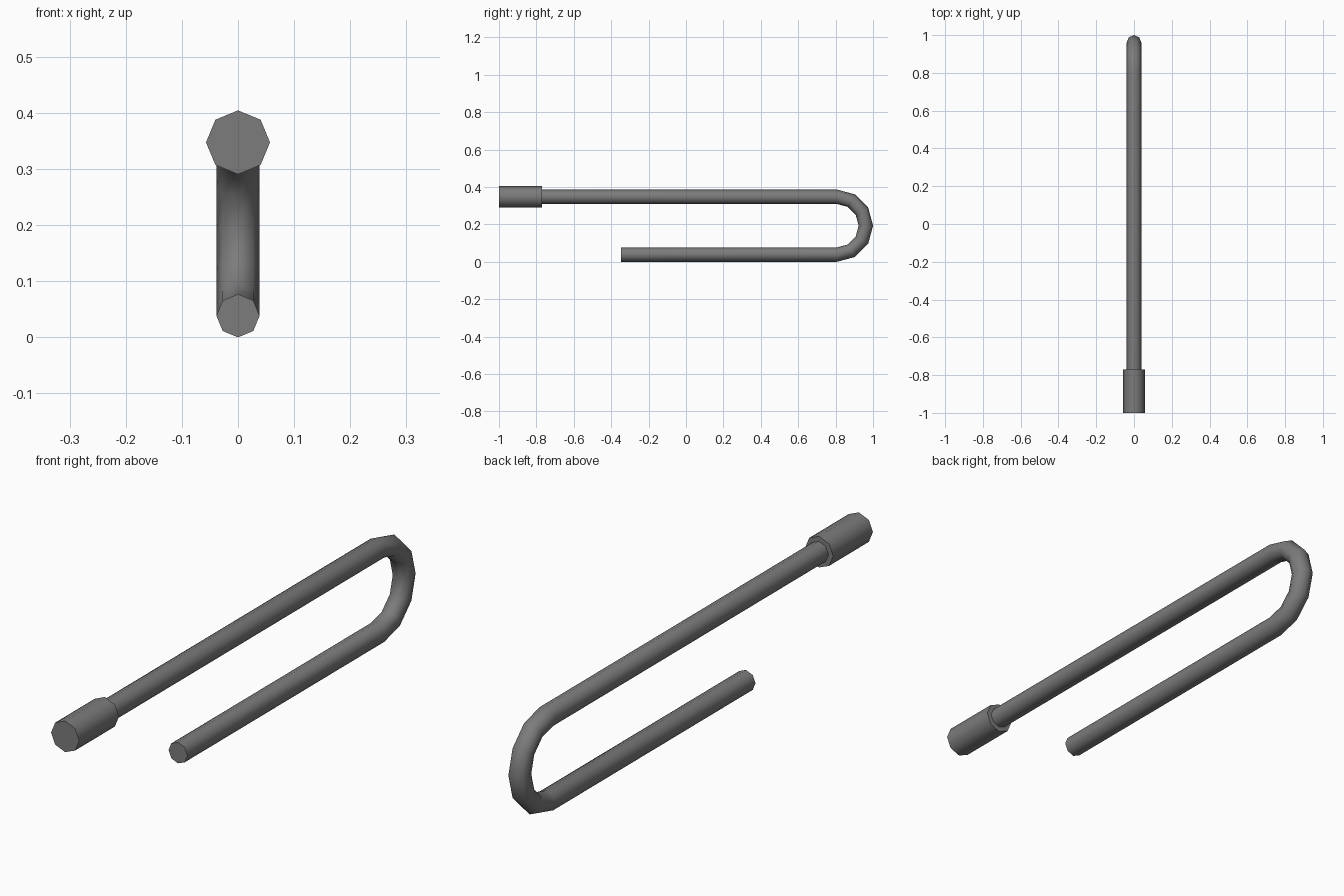
import bpy, bmesh, math
from mathutils import Vector

if "Cube" in bpy.data.objects:
    bpy.data.objects.remove(bpy.data.objects["Cube"])

SIDES = 8
metal = bpy.data.materials.new("dark_grey_metal")
metal.diffuse_color = (0.2, 0.2, 0.2, 1)
metal.use_nodes = True
metal.node_tree.nodes["Principled BSDF"].inputs["Base Color"].default_value = metal.diffuse_color


def sweep(name, path, radius):
    """Sweep an octagon (corner up) along (y, z, normal angle) stations."""
    bm = bmesh.new()
    rings = []
    for y, z, ang in path:
        normal = Vector((0, math.sin(ang), math.cos(ang)))
        ring = []
        for i in range(SIDES):
            a = 2 * math.pi * i / SIDES
            p = Vector((0, y, z)) + radius * (math.cos(a) * normal + math.sin(a) * Vector((1, 0, 0)))
            ring.append(bm.verts.new(p))
        rings.append(ring)
    for r0, r1 in zip(rings, rings[1:]):
        for i in range(SIDES):
            j = (i + 1) % SIDES
            bm.faces.new((r0[i], r0[j], r1[j], r1[i]))
    bm.faces.new(rings[0])
    bm.faces.new(rings[-1])
    bmesh.ops.recalc_face_normals(bm, faces=bm.faces)
    mesh = bpy.data.meshes.new(name)
    bm.to_mesh(mesh)
    bm.free()
    mesh.materials.append(metal)
    obj = bpy.data.objects.new(name, mesh)
    bpy.context.collection.objects.link(obj)
    bpy.ops.object.select_all(action='DESELECT')
    obj.select_set(True)
    bpy.context.view_layer.objects.active = obj
    bpy.ops.object.shade_smooth_by_angle(angle=math.radians(60))
    return obj


# Bent rod: long upper leg, six-segment half-circle bend, shorter lower leg
R, BEND, CY, CZ = 0.0385, 0.1545, 0.807, 0.193
path = [(-0.775, CZ + BEND, 0)]
for k in range(7):
    a = math.pi * k / 6
    path.append((CY + BEND * math.sin(a), CZ + BEND * math.cos(a), a))
path.append((-0.347, CZ - BEND, math.pi))
sweep("bent_rod", path, R)

# Thicker end sleeve on the upper leg
sweep("end_sleeve", [(-1.0, CZ + BEND, 0), (-0.77, CZ + BEND, 0)], 0.057)
